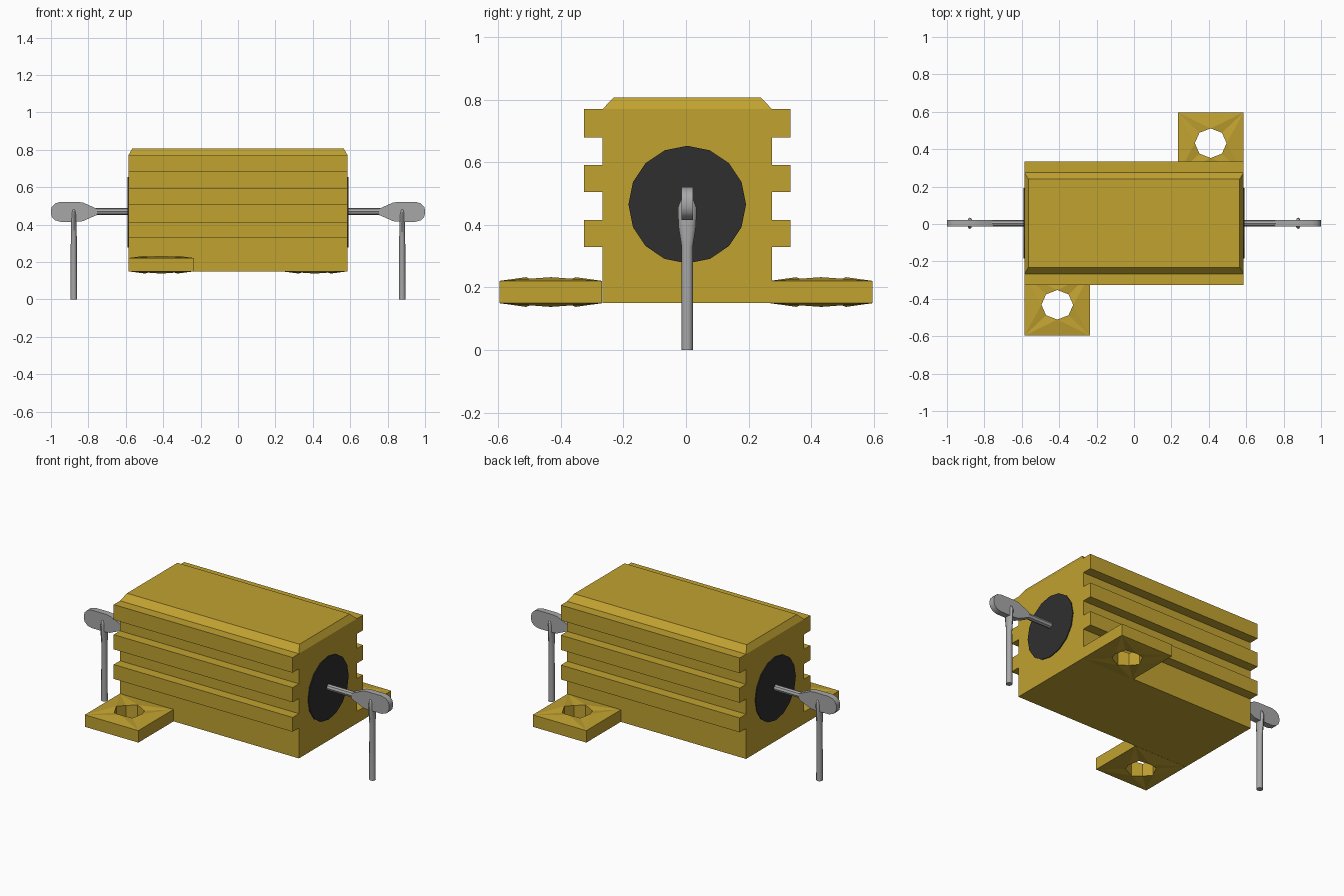
import bpy, bmesh, math
from mathutils import Vector

if "Cube" in bpy.data.objects:
    bpy.data.objects.remove(bpy.data.objects["Cube"], do_unlink=True)


def material(name, rgb):
    m = bpy.data.materials.new(name)
    m.use_nodes = True
    m.diffuse_color = (*rgb, 1)
    m.node_tree.nodes["Principled BSDF"].inputs["Base Color"].default_value = (*rgb, 1)
    return m


GOLD = material("gold anodised", (0.53, 0.36, 0.03))
STEEL = material("grey metal", (0.39, 0.39, 0.39))
BLACK = material("black filler", (0.028, 0.028, 0.028))
CY = 0.004  # depth centre of body and leads


def finish(bm, name, mat, smooth=False):
    bmesh.ops.recalc_face_normals(bm, faces=bm.faces)
    mesh = bpy.data.meshes.new(name)
    bm.to_mesh(mesh)
    bm.free()
    mesh.materials.append(mat)
    ob = bpy.data.objects.new(name, mesh)
    bpy.context.collection.objects.link(ob)
    if smooth:
        bpy.ops.object.select_all(action='DESELECT')
        ob.select_set(True)
        bpy.context.view_layer.objects.active = ob
        bpy.ops.object.shade_smooth_by_angle(angle=math.radians(40))
    return ob


def loft(rings, name, mat, smooth=False):
    """Skin a list of equal-length point rings and cap both ends."""
    bm = bmesh.new()
    vs = [[bm.verts.new(p) for p in r] for r in rings]
    n = len(rings[0])
    for a, b in zip(vs, vs[1:]):
        for i in range(n):
            j = (i + 1) % n
            bm.faces.new((a[i], a[j], b[j], b[i]))
    bm.faces.new(vs[0])
    bm.faces.new(vs[-1])
    return finish(bm, name, mat, smooth)


# Finned body: half profile (y, z) mirrored, extruded along x
half = [(0.271, 0.15)]
for z0, z1 in ((0.33, 0.415), (0.505, 0.592), (0.68, 0.77)):
    half += [(0.271, z0), (0.33, z0), (0.33, z1), (0.271, z1)]
profile = half + [(-y, z) for y, z in reversed(half)]
bm = bmesh.new()
ends = [[bm.verts.new((x, y + CY, z)) for y, z in profile] for x in (-0.586, 0.586)]
for i in range(len(profile)):
    j = (i + 1) % len(profile)
    bm.faces.new((ends[0][i], ends[0][j], ends[1][j], ends[1][i]))
for ring in ends:
    bm.faces.new(ring)
# Raised roof with bevelled sides
roof = max(bm.faces, key=lambda f: (round(f.calc_center_median().z, 3), f.calc_area()))
out = bmesh.ops.extrude_discrete_faces(bm, faces=[roof])["faces"][0]
for v in out.verts:
    v.co = Vector((math.copysign(0.565, v.co.x),
                   CY + math.copysign(0.236, v.co.y), 0.807))
finish(bm, "finned_body", GOLD)


# Mounting tabs: rectangular plate with an octagonal hole and raised rim points
def tab(name, s):
    bm = bmesh.new()
    cx, cy = -0.41, -0.432
    corners = [(-0.235, -0.268), (-0.586, -0.268), (-0.586, -0.597), (-0.235, -0.597)]
    layers = []
    for z, d in ((0.15, -1), (0.221, 1)):
        outer = [bm.verts.new((s * x, s * y, z)) for x, y in corners]
        rim = []
        for k in range(8):
            a = k * math.pi / 4
            lift = 0.012 if k % 2 == 0 else 0.002
            rim.append(bm.verts.new((s * (cx + 0.085 * math.cos(a)),
                                     s * (cy + 0.079 * math.sin(a)), z + d * lift)))
        for k in range(4):
            c, nxt = outer[k], outer[(k + 1) % 4]
            a, b, e = rim[2 * k], rim[2 * k + 1], rim[(2 * k + 2) % 8]
            bm.faces.new((c, a, b))
            bm.faces.new((c, b, e))
            bm.faces.new((c, e, nxt))
        layers.append((outer, rim))
    for lo, hi in zip(*layers):
        n = len(lo)
        for i in range(n):
            j = (i + 1) % n
            bm.faces.new((lo[i], lo[j], hi[j], hi[i]))
    finish(bm, name, GOLD)


tab("front_mounting_tab", 1)
tab("back_mounting_tab", -1)


def circle_x(x, r, n, z):
    return [(x, CY + r * math.sin(2 * math.pi * k / n), z + r * math.cos(2 * math.pi * k / n))
            for k in range(n)]


# Each end: dark disc, lead rod, flat terminal and downward pin
blade = [(0.755, 0.017), (0.83, 0.05), (0.86, 0.053), (0.95, 0.053),
         (0.978, 0.045), (0.995, 0.028), (1.0, 0.01)]
outline = blade + [(x, -z) for x, z in reversed(blade)]
pin = [(0.0, 0.018, 0.018), (0.33, 0.016, 0.018), (0.395, 0.015, 0.028),
       (0.455, 0.014, 0.03), (0.478, 0.011, 0.021), (0.487, 0.005, 0.01)]
for side, s in (("left", 1), ("right", -1)):
    loft([circle_x(s * x, 0.188, 16, 0.465) for x in (0.58, 0.591)],
         side + "_end_disc", BLACK)
    loft([circle_x(s * x, 0.018, 8, 0.47) for x in (0.585, 0.80)],
         side + "_lead_rod", STEEL, True)
    loft([[(s * x, CY + y, 0.468 + z) for x, z in outline] for y in (-0.018, 0.018)],
         side + "_terminal_blade", STEEL, True)
    loft([[(s * 0.878 + rx * math.cos(k * math.pi / 6), CY + ry * math.sin(k * math.pi / 6), z)
           for k in range(12)] for z, rx, ry in pin],
         side + "_terminal_pin", STEEL, True)
